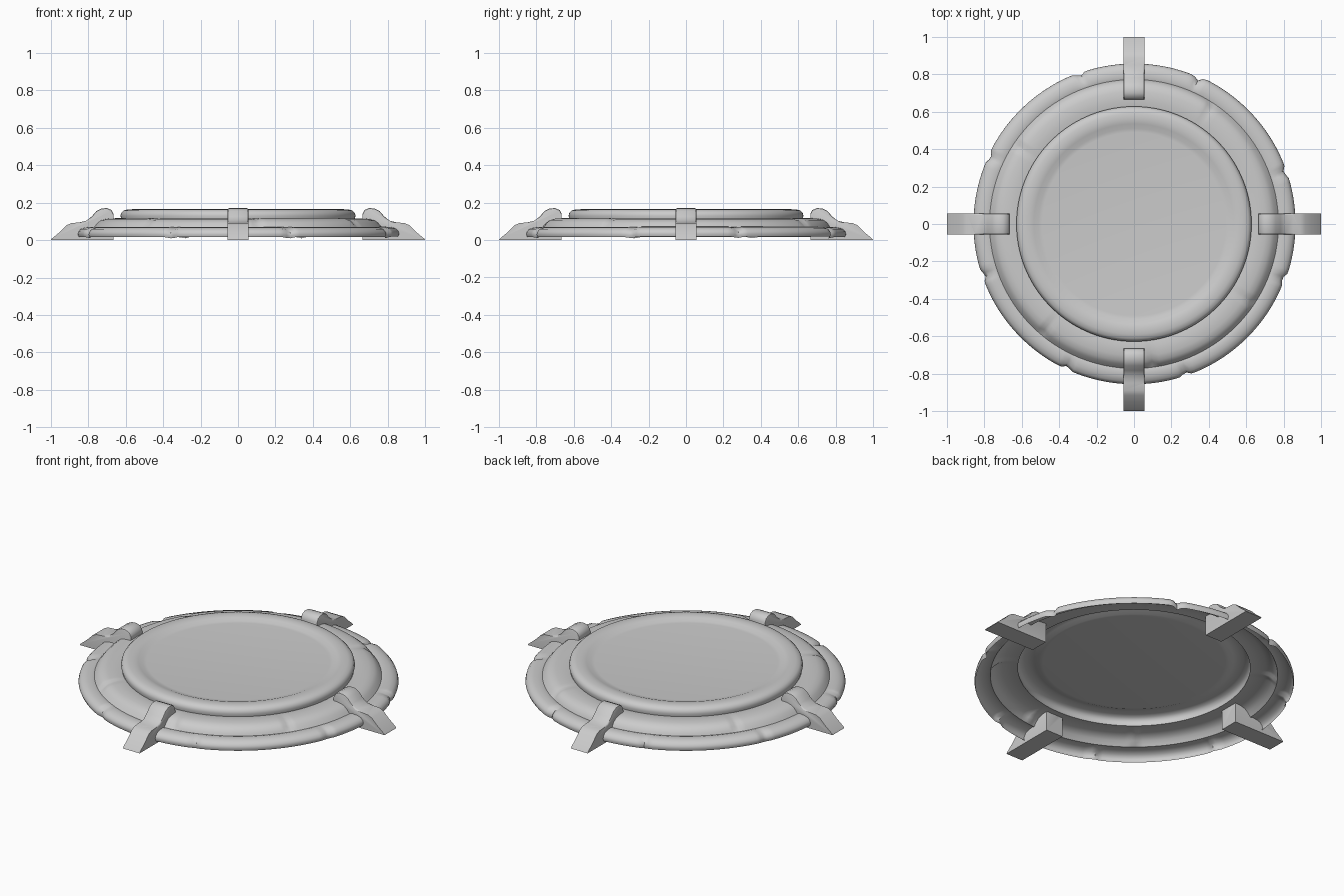
import bpy, bmesh, math, random

random.seed(4)
old = bpy.data.objects.get("Cube")
if old:
    bpy.data.objects.remove(old, do_unlink=True)

stone = bpy.data.materials.new("grey stone")
stone.diffuse_color = (0.6, 0.6, 0.6, 1)
stone.use_nodes = True
stone.node_tree.nodes["Principled BSDF"].inputs["Base Color"].default_value = (0.6, 0.6, 0.6, 1)


def finish(name, bm, angle):
    mesh = bpy.data.meshes.new(name)
    bm.to_mesh(mesh)
    bm.free()
    obj = bpy.data.objects.new(name, mesh)
    bpy.context.collection.objects.link(obj)
    mesh.materials.append(stone)
    bpy.ops.object.select_all(action='DESELECT')
    obj.select_set(True)
    bpy.context.view_layer.objects.active = obj
    bpy.ops.object.shade_smooth_by_angle(angle=math.radians(angle))
    return obj


def ring(name, profile, seams=(), notch=0.0, wobble=0.0, segments=240, cap=False):
    """Revolve a profile (radius, height, wear); seams in degrees split it into worn blocks."""
    seams = sorted(seams)
    sizes = [random.uniform(-wobble, wobble) for _ in range(len(seams) + 1)]
    sizes[-1] = sizes[0]
    bm = bmesh.new()
    loops = []
    for r, z, wear in profile:
        loop = []
        for i in range(segments):
            deg = 360 * i / segments
            block = sum(deg >= s for s in seams)
            dent = max([math.exp(-((deg - s) / 1.3) ** 2) for s in seams], default=0)
            push = sizes[block] - notch * dent
            a = math.radians(deg)
            rr = r + push * wear
            loop.append(bm.verts.new((rr * math.cos(a), rr * math.sin(a), z + 0.4 * push * wear)))
        loops.append(loop)
    if cap:
        bm.faces.new(loops[0])
    for a, b in zip(loops, loops[1:]):
        for i in range(segments):
            j = (i + 1) % segments
            bm.faces.new((a[i], b[i], b[j], a[j]))
    return finish(name, bm, 40)


# Round top plate with a shallow dished centre
ring("top_plate", [(0.49, 0.148, 0), (0.51, 0.15, 0), (0.535, 0.16, 0), (0.56, 0.165, 0),
                   (0.59, 0.164, 0), (0.612, 0.158, 0), (0.624, 0.146, 0), (0.628, 0.13, 0),
                   (0.624, 0.112, 0)], cap=True)

# Middle step of worn blocks
ring("middle_step", [(0.624, 0.112, 0), (0.66, 0.118, 0.5), (0.71, 0.116, 1), (0.74, 0.108, 1),
                     (0.758, 0.094, 1), (0.768, 0.078, 0.6), (0.772, 0.066, 0)],
     seams=(57, 146, 230, 278, 326), notch=0.012, wobble=0.009)

# Outer step of worn blocks, open underneath
ring("outer_step", [(0.772, 0.066, 0), (0.79, 0.071, 0.4), (0.82, 0.068, 1), (0.844, 0.06, 1),
                    (0.856, 0.046, 1), (0.86, 0.032, 1), (0.854, 0.017, 1)],
     seams=(19, 66, 110, 155, 199, 245, 289, 340), notch=0.018, wobble=0.005)

# Four clamps gripping the rim: side outline as (distance from centre, height)
outline = [(0.665, 0), (0.665, 0.14), (0.675, 0.16), (0.7, 0.171), (0.73, 0.169), (0.757, 0.155),
           (0.782, 0.126), (0.81, 0.104), (0.85, 0.094), (0.89, 0.091), (0.915, 0.08),
           (0.95, 0.045), (0.995, 0.008), (1.0, 0)]
for name, deg in (("left", 0), ("back", 90), ("right", 180), ("front", 270)):
    bm = bmesh.new()
    sides = [[bm.verts.new((r, y, z)) for r, z in outline] for y in (-0.055, 0.055)]
    bm.faces.new(sides[0])
    bm.faces.new(sides[1][::-1])
    for i in range(len(outline)):
        j = (i + 1) % len(outline)
        bm.faces.new((sides[0][i], sides[1][i], sides[1][j], sides[0][j]))
    bmesh.ops.recalc_face_normals(bm, faces=bm.faces)
    # Soften the top edges along both sides
    edges = [e for e in bm.edges if len({v.co.y for v in e.verts}) == 1
             and max(v.co.z for v in e.verts) > 0.1 and min(v.co.z for v in e.verts) > 0.05]
    bmesh.ops.bevel(bm, geom=edges, offset=0.008, segments=2, affect='EDGES', profile=0.5)
    clamp = finish(name + "_clamp", bm, 40)
    clamp.rotation_euler.z = math.radians(deg)
